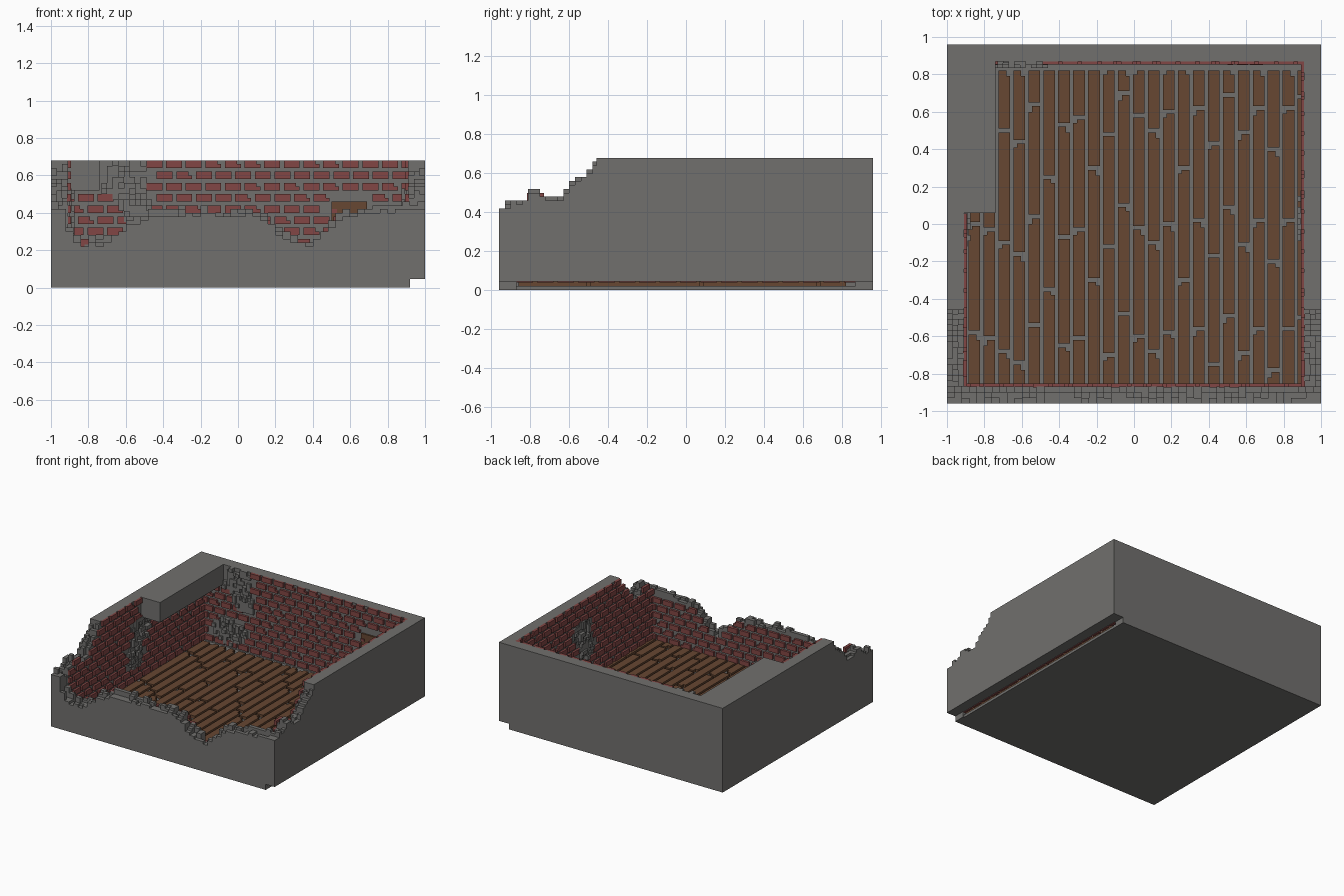
import bpy, bmesh, math, random

random.seed(7)
if "Cube" in bpy.data.objects:
    bpy.data.objects.remove(bpy.data.objects["Cube"], do_unlink=True)


def material(name, rgb):
    m = bpy.data.materials.new(name)
    m.use_nodes = True
    m.diffuse_color = (*rgb, 1)
    m.node_tree.nodes["Principled BSDF"].inputs["Base Color"].default_value = (*rgb, 1)
    return m


GREY = material("concrete grey", (0.165, 0.162, 0.155))
RED = material("brick red", (0.225, 0.062, 0.058))
BROWN = material("wood brown", (0.135, 0.063, 0.032))


def boxes(name, items, mat):
    """One object from a list of (x0, x1, y0, y1, z0, z1) boxes."""
    bm = bmesh.new()
    for x0, x1, y0, y1, z0, z1 in items:
        r = bmesh.ops.create_cube(bm, size=1)
        for v in r["verts"]:
            v.co.x = x1 if v.co.x > 0 else x0
            v.co.y = y1 if v.co.y > 0 else y0
            v.co.z = z1 if v.co.z > 0 else z0
    me = bpy.data.meshes.new(name)
    bm.to_mesh(me)
    bm.free()
    me.materials.append(mat)
    ob = bpy.data.objects.new(name, me)
    bpy.context.collection.objects.link(ob)
    return ob


def lookup(profile, t):
    """Linear interpolation along a (position, height) profile."""
    if t <= profile[0][0]:
        return profile[0][1]
    for (a, ha), (b, hb) in zip(profile, profile[1:]):
        if t <= b:
            return ha + (hb - ha) * (t - a) / (b - a)
    return profile[-1][1]


def snap(v, s=0.02):
    return round(v / s) * s


X, Y, H = 1.0, 0.96, 0.68          # outer half sizes and wall height
IX, IY = 0.91, 0.87                # inner faces of the walls
BASE, SLAB = 0.045, 0.022
BREAK = -0.46                      # side walls are broken in front of this

FRONT = [(-0.92, 0.42), (-0.9, 0.27), (-0.84, 0.22), (-0.74, 0.22), (-0.66, 0.26),
         (-0.6, 0.31), (-0.5, 0.36), (-0.4, 0.38), (0.1, 0.39), (0.16, 0.35),
         (0.2, 0.28), (0.28, 0.25), (0.34, 0.22), (0.4, 0.22), (0.46, 0.28),
         (0.52, 0.34), (0.58, 0.38), (0.9, 0.4), (0.92, 0.42)]
SIDE = [(-0.96, 0.42), (-0.9, 0.43), (-0.86, 0.44), (-0.82, 0.46), (-0.79, 0.51),
        (-0.75, 0.5), (-0.71, 0.45), (-0.63, 0.46), (-0.6, 0.53), (-0.55, 0.56),
        (-0.5, 0.6), (-0.47, 0.64), (BREAK, H)]

# Floor slab and intact walls
boxes("floor_slab", [(-X, IX, -Y, Y, 0, SLAB)], GREY)
boxes("back_wall", [(-X, IX, IY, Y, 0, H), (IX, X, IY, Y, BASE, H)], GREY)
boxes("side_walls", [(-X, -IX, BREAK, IY, 0, H), (IX, X, BREAK, IY, BASE, H)], GREY)
boxes("corner_ledge", [(-IX, -0.74, 0.06, IY, 0.52, H)], GREY)

# Broken front wall: stepped columns, rougher towards the inside
cells = []
n = 50
for i in range(n):
    x0 = -X + 2 * X * i / n
    x1 = x0 + 2 * X / n
    for j in range(3):
        h = lookup(FRONT, (x0 + x1) / 2) + random.choice((0, 0, 0.02)) + \
            (random.choice((-0.02, 0, 0.02, 0.04)) if j else 0)
        y0 = -Y + 0.03 * j
        if x1 > IX + 0.01:
            cells.append((max(x0, IX), x1, y0, y0 + 0.03, BASE, snap(h)))
            if x0 < IX:
                cells.append((x0, IX, y0, y0 + 0.03, 0, snap(h)))
        else:
            cells.append((x0, x1, y0, y0 + 0.03, 0, snap(h)))
boxes("broken_front_wall", cells, GREY)

# Broken front stretches of the side walls
cells = []
for s in (-1, 1):
    y = -IY
    while y < BREAK - 0.001:
        y1 = min(y + 0.03, BREAK)
        for j in range(3):
            h = lookup(SIDE, (y + y1) / 2) + \
                (random.choice((-0.04, -0.02, 0, 0.02)) if j < 2 else 0)
            a, b = sorted((s * (IX + 0.03 * j), s * (IX + 0.03 * (j + 1))))
            cells.append((a, b, y, y1, BASE if s > 0 else 0, min(H, snap(h))))
        y = y1
boxes("broken_side_walls", cells, GREY)


# Wall-space helper: u runs along the wall, d is how far it stands out
def on_wall(wall, u0, u1, z0, z1, d):
    if wall == "back":
        return (u0, u1, IY - d, IY + 0.005, z0, z1)
    if wall == "front":
        return (u0, u1, -IY - 0.005, -IY + d, z0, z1)
    if wall == "left":
        return (IX - d, IX + 0.005, u0, u1, z0, z1)
    return (-IX - 0.005, -IX + d, u0, u1, z0, z1)


# Crumbled patches per wall: centre u, centre z, radii
PATCHES = {
    "back": [(-0.6, 0.56, 0.13, 0.13), (-0.54, 0.42, 0.09, 0.08), (-0.68, 0.16, 0.15, 0.1)],
    "right": [(0.05, 0.44, 0.1, 0.1), (-0.02, 0.25, 0.09, 0.12)],
    "left": [(0.05, 0.44, 0.12, 0.1), (0.0, 0.3, 0.1, 0.1)],
    "front": [],
}
HATCH = (0.5, 0.69, 0.34, 0.46)    # boarded hole in the back wall


def in_patch(wall, u, z):
    return any(((u - a) / r) ** 2 + ((z - b) / q) ** 2 < 1 for a, b, r, q in PATCHES[wall])


def wall_top(wall, u):
    if wall == "back":
        return H
    return lookup(FRONT, u) + 0.02 if wall == "front" else lookup(SIDE, u)


# Brick courses and crumbled mortar on all four inner faces
for wall, half in (("back", IX), ("front", IX), ("left", IY), ("right", IY)):
    bricks, rubble = [], []
    for row in range(11):
        z0 = 0.04 + 0.06 * row
        z1 = z0 + 0.04
        u = -half - 0.05 * (row % 2) - 0.01
        while u < half:
            a, b = max(u + 0.01, -half), min(u + 0.095, half)
            u += 0.105
            mid = (a + b) / 2
            if b - a < 0.02 or z1 > wall_top(wall, mid) + 0.001 or in_patch(wall, mid, z0 + 0.02):
                continue
            if wall == "back" and HATCH[0] < b and a < HATCH[1] and HATCH[2] < z1 and z0 < HATCH[3]:
                continue
            if wall == "right" and b > 0.06 and z1 > 0.52:
                continue
            if wall == "back" and a < -0.74 and z1 > 0.52:
                continue
            chip = random.random()
            if chip < 0.2 and b - a > 0.06:      # chipped brick in two steps
                bricks.append(on_wall(wall, a, b - 0.02, z0, z1, 0.018))
                bricks.append(on_wall(wall, b - 0.02, b, z0, z0 + 0.02, 0.018))
            else:
                bricks.append(on_wall(wall, a, b, z0, z1, 0.018))
    for i in range(int(2 * half / 0.03)):
        for k in range(21):
            u, z = -half + 0.03 * i, 0.05 + 0.03 * k
            if in_patch(wall, u + 0.015, z + 0.015) and random.random() < 0.75:
                rubble.append(on_wall(wall, u, u + 0.03, z, z + 0.03,
                                      random.choice((0.01, 0.02, 0.02, 0.035))))
    boxes(wall + "_bricks", bricks, RED)
    if rubble:
        boxes(wall + "_rubble", rubble, GREY)

boxes("boarded_hole", [on_wall("back", *HATCH, 0.012)], BROWN)
boxes("hole_bricks", [on_wall("back", 0.5, 0.53, 0.4, 0.42, 0.02),
                      on_wall("back", 0.55, 0.61, 0.34, 0.38, 0.02),
                      on_wall("back", 0.62, 0.69, 0.34, 0.38, 0.02)], RED)

# Floor boards: one list entry per column gives the position of its rear seam
SEAMS = [0.6, 0.57, 0.5, 0.44, 0.64, 0.25, 0.53, 0.57, 0.3, 0.48, 0.7, 0.58,
         0.5, 0.6, 0.3, 0.62, 0.43, 0.69, 0.49, 0.62, 0.4, 0.62, 0.68]
planks = []
for k, seam in enumerate(SEAMS):
    x0 = -0.885 + 0.08 * k
    x1 = min(x0 + 0.062, 0.9)
    cuts = [0.83] + [s for s in (seam, seam - 0.6, seam - 1.18) if s > -0.82] + [-0.87]
    for top, bottom in zip(cuts, cuts[1:]):
        y0, y1 = bottom + 0.01, top - 0.01
        c = random.choice((0.0, 0.02, 0.03))
        if c and x1 - x0 > 0.04:                 # worn end corner
            planks.append((x0, x1, y0, y1 - c, 0.01, BASE))
            s = random.choice((0, 0.02))
            planks.append((x0 + s, x0 + s + 0.042, y1 - c, y1, 0.01, BASE))
        else:
            planks.append((x0, x1, y0, y1, 0.01, BASE))
boxes("floor_planks", planks, BROWN)
